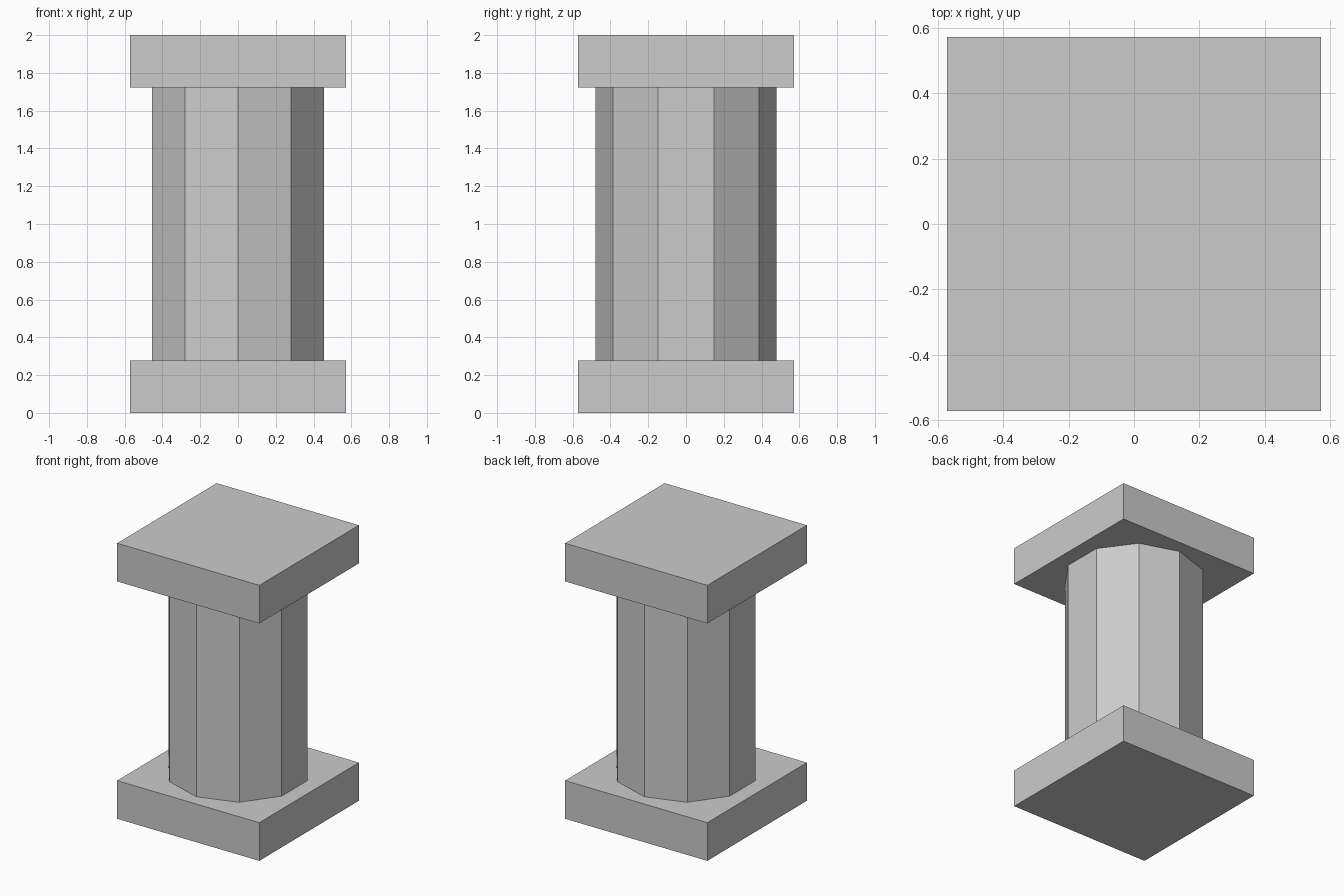
import bpy
import math

if "Cube" in bpy.data.objects:
    bpy.data.objects.remove(bpy.data.objects["Cube"])

HALF = 0.571      # half width of the square slabs
SLAB = 0.277      # slab thickness
RADIUS = 0.478    # shaft corner radius
HEIGHT = 2.0


def prism(name, outline, z0, z1):
    """Closed flat-shaded prism from a counter-clockwise outline."""
    n = len(outline)
    verts = [(x, y, z) for z in (z0, z1) for x, y in outline]
    faces = [tuple(reversed(range(n))), tuple(range(n, 2 * n))]
    faces += [(i, (i + 1) % n, n + (i + 1) % n, n + i) for i in range(n)]
    mesh = bpy.data.meshes.new(name)
    mesh.from_pydata(verts, [], faces)
    obj = bpy.data.objects.new(name, mesh)
    bpy.context.collection.objects.link(obj)
    return obj


def polygon(sides, radius, start):
    angles = [start + i * math.tau / sides for i in range(sides)]
    return [(radius * math.cos(a), radius * math.sin(a)) for a in angles]


# Square slabs at the bottom and top
square = polygon(4, HALF * math.sqrt(2), math.pi / 4)
prism("base_slab", square, 0, SLAB)
prism("top_slab", square, HEIGHT - SLAB, HEIGHT)

# Ten-sided shaft with a corner facing the front
prism("shaft", polygon(10, RADIUS, math.pi / 2), SLAB, HEIGHT - SLAB)
